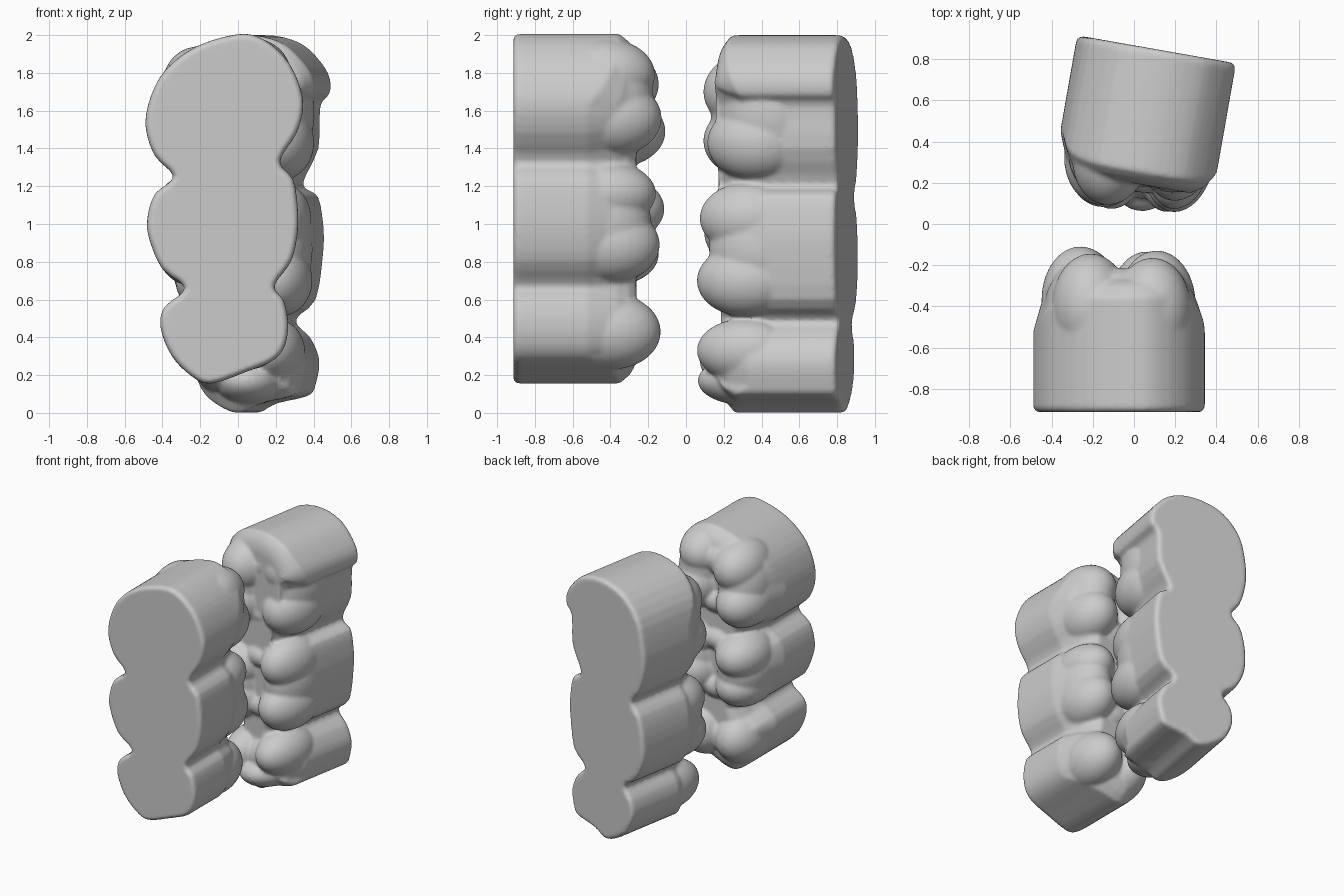
import bpy, bmesh
from math import radians
from mathutils import Matrix, Vector

if "Cube" in bpy.data.objects:
    bpy.data.objects.remove(bpy.data.objects["Cube"])


def rounded(points, steps=3):
    """Closed Catmull-Rom curve through the outline points."""
    p = [Vector(q) for q in points]
    n = len(p)
    out = []
    for i in range(n):
        a, b, c, d = p[i - 1], p[i], p[(i + 1) % n], p[(i + 2) % n]
        for k in range(steps):
            t = k / steps
            out.append(.5 * (2 * b + (c - a) * t + (2 * a - 5 * b + 4 * c - d) * t * t
                             + (3 * b - a - 3 * c + d) * t ** 3))
    return out


def add_body(bm, outline, wall, end_wall, cap, side):
    """Lobed prism: flat end, straight wall (longer at top and bottom), rounded shoulder."""
    pts = rounded(outline)
    n = len(pts)
    z0, z1 = min(p.y for p in pts), max(p.y for p in pts)
    normals, walls = [], []
    for i, p in enumerate(pts):
        t = (pts[(i + 1) % n] - pts[i - 1]).normalized()
        normals.append(Vector((-t.y, t.x)))          # outward for clockwise outlines
        f = max(0, min(1, 1 - min((z1 - p.y) / .38, (p.y - z0) / .14)))
        walls.append(wall + (end_wall - wall) * f * (2 - f))
    rings = []
    # a = share of the wall, s = share of the shoulder, inset from the outline
    for flat, a, s, inset in [(0, 0, 0, .02), (.008, 0, 0, .007), (.025, 0, 0, 0), (0, 1, 0, 0),
                              (0, 1, .3, .022), (0, 1, .6, .045), (0, 1, .85, .08), (0, 1, 1, .125)]:
        ring = []
        for p, nrm, d in zip(pts, normals, walls):
            q = p - nrm * inset
            w = flat + a * d + s * (cap - d)
            ring.append(bm.verts.new((q.x, side * w, q.y)))
        rings.append(ring)
    for r, q in zip(rings, rings[1:]):
        for i in range(n):
            j = (i + 1) % n
            bm.faces.new((r[i], r[j], q[j], q[i]))
    bm.faces.new(rings[0])
    bm.faces.new(rings[-1])


def add_dome(bm, u, z, tip, ru, rz, side, length=.26):
    """Ellipsoid whose outer tip lies at depth tip."""
    m = Matrix.Translation((u, side * (tip - length), z)) @ Matrix.Diagonal((ru, length, rz, 1))
    bmesh.ops.create_uvsphere(bm, u_segments=32, v_segments=20, radius=1, matrix=m)


def make_block(name, outline, wall, end_wall, cap, domes, side, matrix):
    bm = bmesh.new()
    add_body(bm, outline, wall, end_wall, cap, side)
    for d in domes:
        add_dome(bm, *d, side)
    bmesh.ops.recalc_face_normals(bm, faces=bm.faces)
    bm.transform(matrix)
    me = bpy.data.meshes.new(name)
    bm.to_mesh(me)
    bm.free()
    ob = bpy.data.objects.new(name, me)
    bpy.context.collection.objects.link(ob)
    # fuse the parts into one skin and soften the grooves
    rm = ob.modifiers.new("fuse", 'REMESH')
    rm.mode = 'VOXEL'
    rm.voxel_size = .0125
    rm.use_smooth_shade = True
    sm = ob.modifiers.new("soften", 'SMOOTH')
    sm.factor = .5
    sm.iterations = 6


# front row of teeth, chewing side facing +y
front_outline = [
    (0, 2.005), (.13, 1.98), (.25, 1.88), (.32, 1.75), (.345, 1.62), (.31, 1.48), (.22, 1.33),
    (.29, 1.24), (.315, 1.1), (.315, .95), (.28, .8), (.19, .67),
    (.24, .6), (.265, .48), (.25, .36), (.19, .28), (.05, .22), (-.14, .155), (-.24, .19),
    (-.35, .3), (-.41, .45), (-.39, .56), (-.28, .66),
    (-.4, .76), (-.47, .92), (-.48, 1.03), (-.44, 1.16), (-.34, 1.25),
    (-.44, 1.36), (-.49, 1.52), (-.46, 1.68), (-.38, 1.82), (-.22, 1.94)]
# cusps and the lower ridges joining them: u, z, tip y, radius across, radius up
front_cusps = [
    (.09, 1.79, -.16, .19, .19), (.11, 1.56, -.125, .19, .2), (.1, 1.67, -.17, .19, .28),
    (-.21, 1.74, -.14, .19, .2), (-.26, 1.49, -.105, .19, .19), (-.24, 1.61, -.17, .2, .28),
    (-.07, 1.78, -.21, .22, .17), (-.07, 1.46, -.21, .22, .14),
    (.11, 1.16, -.155, .18, .17), (.11, .89, -.135, .18, .2), (.11, 1.0, -.18, .18, .29),
    (-.25, 1.08, -.11, .19, .18), (-.23, .84, -.14, .19, .17), (-.24, .96, -.16, .2, .26),
    (-.07, 1.17, -.21, .22, .14), (-.07, .8, -.21, .22, .14),
    (.06, .43, -.13, .18, .2), (-.2, .41, -.17, .18, .2), (-.07, .42, -.22, .24, .2)]
make_block("front_tooth_row", front_outline, .39, .56, .65,
           [(u, z, y + .91, ru, rz) for u, z, y, ru, rz in front_cusps], 1,
           Matrix.Translation((0, -.913, 0)))

# back row of teeth, turned slightly, chewing side facing -y
back_outline = [
    (.03, 2.0), (.2, 1.97), (.3, 1.9), (.38, 1.79), (.385, 1.69), (.335, 1.625), (.325, 1.4),
    (.24, 1.21), (.32, 1.15), (.35, 1.0), (.35, .85), (.31, .6), (.2, .49),
    (.28, .4), (.33, .28), (.31, .15), (.27, .09), (.1, .05), (0, .0), (-.1, .03),
    (-.22, .12), (-.28, .26), (-.26, .38), (-.2, .47),
    (-.31, .56), (-.38, .72), (-.38, .9), (-.34, 1.05), (-.27, 1.14),
    (-.34, 1.24), (-.39, 1.42), (-.385, 1.6), (-.33, 1.8), (-.18, 1.95)]
back_cusps = [
    (.17, 1.73, .15, .18, .2), (.19, 1.43, .11, .18, .2), (.18, 1.58, .17, .18, .3),
    (-.13, 1.70, .09, .19, .21), (-.16, 1.44, .09, .2, .2), (-.15, 1.57, .13, .2, .3),
    (.03, 1.75, .18, .22, .17), (.03, 1.37, .18, .22, .14),
    (.2, 1.03, .07, .16, .19), (.2, .7, .055, .17, .19), (.19, .87, .12, .17, .28),
    (-.15, .95, .095, .2, .19), (-.15, .7, .08, .2, .18), (-.15, .83, .12, .2, .26),
    (.03, 1.05, .15, .22, .14), (.03, .67, .15, .22, .14),
    (.17, .33, .055, .16, .17), (.04, .17, .06, .19, .13), (-.1, .28, .07, .16, .18),
    (.04, .28, .12, .24, .2)]
make_block("back_tooth_row", back_outline, .47, .6, .66,
           [(u, z, (.845 - .174 * u - y) / .985, ru, rz) for u, z, y, ru, rz in back_cusps], -1,
           Matrix.Translation((.112, .848, 0)) @ Matrix.Rotation(radians(-10), 4, 'Z'))
